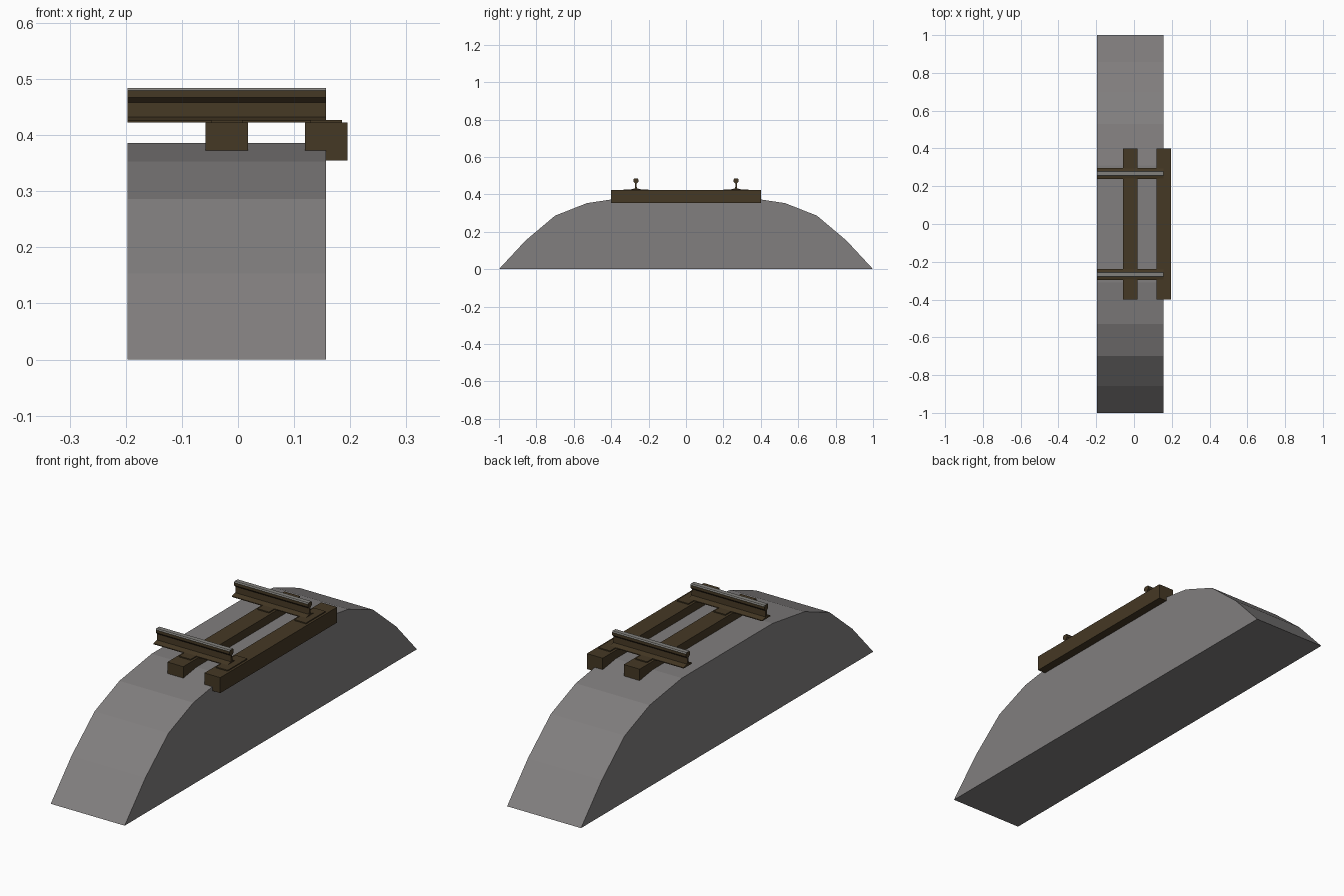
import bpy, bmesh

if "Cube" in bpy.data.objects:
    bpy.data.objects.remove(bpy.data.objects["Cube"])

def material(name, rgb):
    m = bpy.data.materials.new(name)
    m.diffuse_color = (*rgb, 1)
    m.use_nodes = True
    m.node_tree.nodes["Principled BSDF"].inputs["Base Color"].default_value = m.diffuse_color
    return m

gravel = material("gravel grey", (0.22, 0.21, 0.21))
rust = material("dark brown", (0.06, 0.04, 0.018))
steel = material("worn steel", (0.22, 0.215, 0.20))

X0, X1 = -0.197, 0.157

def extrude_profile(name, half, x0, x1, mats, y=0.0):
    """Mirror a half profile of (y, z) points, bottom to top, and extrude along x."""
    pts = half + [(-a, z) for a, z in reversed(half)]
    bm = bmesh.new()
    face = bm.faces.new([bm.verts.new((x0, y + a, z)) for a, z in pts])
    res = bmesh.ops.extrude_face_region(bm, geom=[face])
    verts = [v for v in res["geom"] if isinstance(v, bmesh.types.BMVert)]
    bmesh.ops.translate(bm, verts=verts, vec=(x1 - x0, 0, 0))
    bmesh.ops.recalc_face_normals(bm, faces=bm.faces)
    # polished running surface: upward faces at the top of a rail
    if len(mats) > 1:
        for f in bm.faces:
            if f.normal.z > 0.3 and f.calc_center_median().z > 0.475:
                f.material_index = 1
    me = bpy.data.meshes.new(name)
    bm.to_mesh(me)
    bm.free()
    for m in mats:
        me.materials.append(m)
    ob = bpy.data.objects.new(name, me)
    bpy.context.collection.objects.link(ob)
    return ob

# ballast embankment
extrude_profile("ballast_bed", [(1.0, 0), (0.858, 0.153), (0.70, 0.286),
                                (0.53, 0.353), (0.31, 0.386)], X0, X1, [gravel])

# sleepers with tie plates under each rail
for i, cx in enumerate((-0.020, 0.157)):
    extrude_profile(f"sleeper_{i}", [(0.4, 0.355), (0.4, 0.422)],
                    cx - 0.038, cx + 0.038, [rust])
    for side in (-1, 1):
        extrude_profile(f"tie_plate_{i}_{side}", [(0.067, 0.420), (0.067, 0.4265)],
                        cx - 0.028, cx + 0.028, [rust], side * 0.268)

# rails: foot, web and head
rail = [(0.029, 0.4225), (0.029, 0.426), (0.005, 0.432), (0.004, 0.458),
        (0.0135, 0.467), (0.0135, 0.479), (0.010, 0.484)]
for side in (-1, 1):
    extrude_profile(f"rail_{side}", rail, X0, X1, [rust, steel], side * 0.268)
